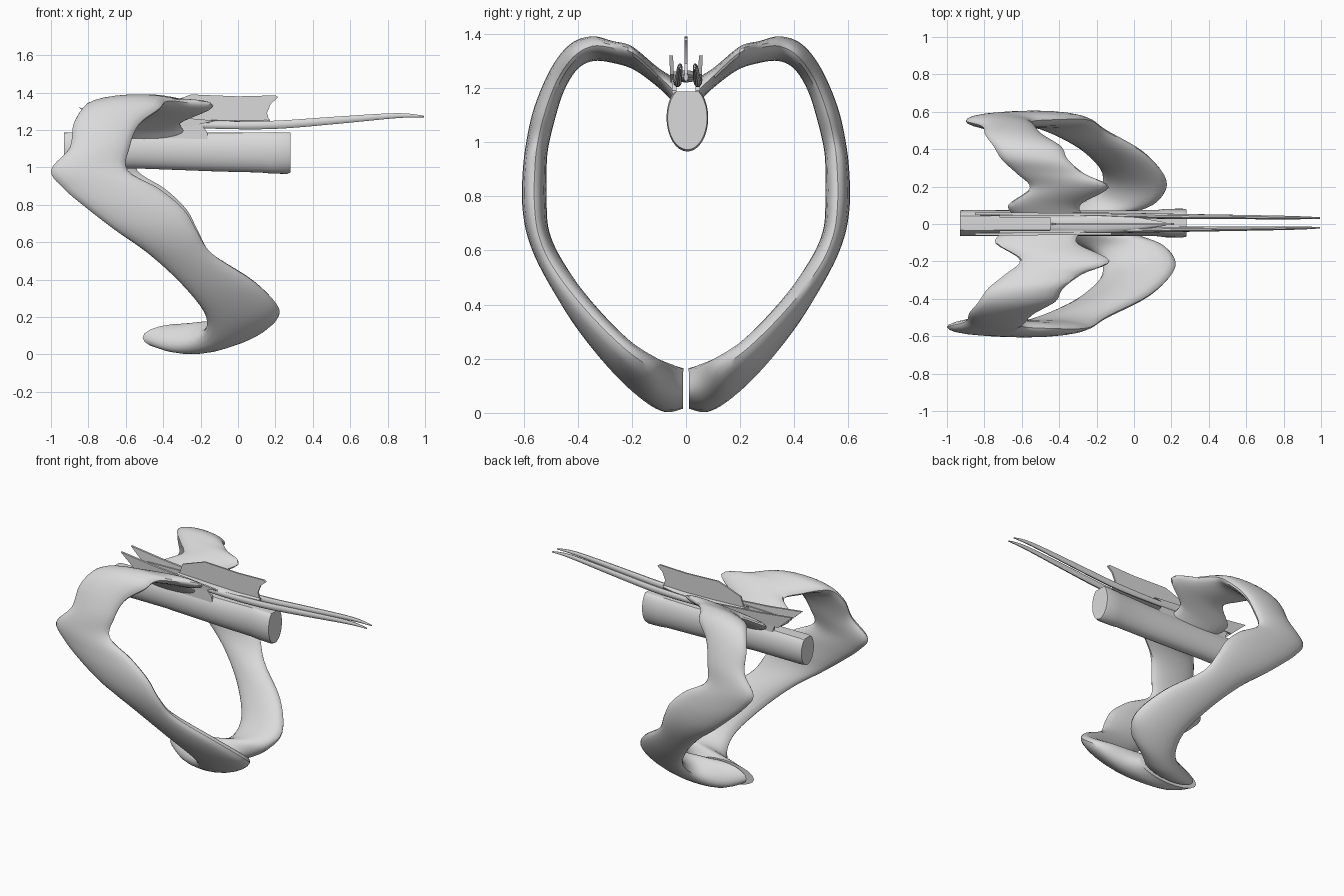
import bpy
import bmesh
import math
from mathutils import Vector

cube = bpy.data.objects.get("Cube")
if cube:
    bpy.data.objects.remove(cube, do_unlink=True)

bone = bpy.data.materials.new("bone grey")
bone.use_nodes = True
GREY = (0.7, 0.7, 0.7, 1.0)
bone.diffuse_color = GREY
bone.node_tree.nodes["Principled BSDF"].inputs["Base Color"].default_value = GREY


def finish(name, bm, angle=40):
    bmesh.ops.recalc_face_normals(bm, faces=bm.faces)
    mesh = bpy.data.meshes.new(name)
    bm.to_mesh(mesh)
    bm.free()
    mesh.materials.append(bone)
    obj = bpy.data.objects.new(name, mesh)
    bpy.context.collection.objects.link(obj)
    bpy.ops.object.select_all(action='DESELECT')
    obj.select_set(True)
    bpy.context.view_layer.objects.active = obj
    bpy.ops.object.shade_smooth_by_angle(angle=math.radians(angle))
    return obj


def loft(name, sections, sides, ceiling=math.inf):
    """Skin elliptical sections (centre, two half-axes), flattened at a ceiling."""
    bm = bmesh.new()
    rings = []
    for centre, a, b in sections:
        ring = []
        for i in range(sides):
            t = math.tau * i / sides
            co = centre + a * math.cos(t) + b * math.sin(t)
            co.z = min(co.z, ceiling)
            ring.append(bm.verts.new(co))
        rings.append(ring)
    for r, s in zip(rings, rings[1:]):
        for i in range(sides):
            j = (i + 1) % sides
            bm.faces.new((r[i], r[j], s[j], s[i]))
    bm.faces.new(rings[0])
    bm.faces.new(rings[-1])
    return finish(name, bm)


def plate(name, outline, y, thickness, lean=0.0):
    """Extrude an x-z outline across y, leaning outwards with height."""
    bm = bmesh.new()
    base = outline[0][1]
    verts = [bm.verts.new((x, y - thickness / 2 + lean * (z - base), z)) for x, z in outline]
    face = bm.faces.new(verts)
    out = bmesh.ops.extrude_face_region(bm, geom=[face])
    moved = [g for g in out["geom"] if isinstance(g, bmesh.types.BMVert)]
    bmesh.ops.translate(bm, verts=moved, vec=(0, thickness, 0))
    return finish(name, bm, 30)


def smooth_rows(rows, steps):
    """Catmull-Rom interpolation of whole rows of values."""
    result = []
    for i in range(len(rows) - 1):
        p, q, r, s = (rows[max(0, min(len(rows) - 1, i + k))] for k in (-1, 0, 1, 2))
        for n in range(steps):
            t = n / steps
            result.append([
                0.5 * (2 * b + (c - a) * t + (2 * a - 5 * b + 4 * c - d) * t ** 2
                       + (3 * b - a - 3 * c + d) * t ** 3)
                for a, b, c, d in zip(p, q, r, s)])
    result.append(list(rows[-1]))
    return result


# Ribs: outer y, outer z, inner y, inner z, rear x, front x, tilt of front edge
RIB = [
    (.05, 1.24, .05, 1.15, -.71, -.29, 0),
    (.11, 1.28, .10, 1.20, -.74, -.30, .2),
    (.20, 1.35, .19, 1.27, -.61, -.13, .5),
    (.27, 1.37, .27, 1.295, -.69, -.28, .4),
    (.35, 1.39, .34, 1.30, -.78, -.38, .2),
    (.43, 1.36, .40, 1.27, -.83, -.42, 0),
    (.50, 1.27, .45, 1.19, -.88, -.53, 0),
    (.56, 1.13, .485, 1.08, -.90, -.58, 0),
    (.59, 1.0, .51, .97, -1.0, -.59, 0),
    (.603, .89, .515, .88, -.93, -.42, 0),
    (.605, .77, .515, .78, -.80, -.29, 0),
    (.585, .65, .505, .67, -.65, -.22, 0),
    (.53, .52, .455, .56, -.48, -.14, 0),
    (.42, .34, .35, .41, -.29, .09, -.3),
    (.29, .18, .215, .265, -.17, .22, -.5),
    (.17, .065, .11, .195, -.21, .17, -.5),
    (.08, .005, .045, .175, -.41, .02, -.2),
    (.012, .015, .01, .165, -.51, -.06, 0),
]
for side, name, stretch, shift in ((-1, "right_rib", 1, 0), (1, "left_rib", .88, -.02)):
    sections = []
    for oy, oz, iy, iz, x0, x1, tilt in smooth_rows(RIB, 5):
        outer = Vector((0, side * oy, oz))
        inner = Vector((0, side * iy, iz))
        centre = (outer + inner) / 2
        centre.x = stretch * (x0 + x1) / 2 + shift
        depth = (outer - inner) / 2
        chord = Vector((stretch * (x1 - x0) / 2, 0, 0)) + depth * tilt
        sections.append((centre, chord, depth))
    loft(name, sections, 20)

# Vertebral body: x, centre z, half width, half height
BODY = [(-.93, 1.10, .068, .1), (-.90, 1.10, .07, .105), (-.55, 1.10, .068, .105),
        (-.1, 1.09, .068, .112), (.12, 1.09, .07, .117), (.17, 1.09, .076, .122),
        (.26, 1.09, .077, .125), (.28, 1.09, .073, .118)]
loft("vertebral_body",
     [(Vector((x, .005, z)), Vector((0, w, 0)), Vector((0, 0, h))) for x, z, w, h in BODY],
     32, 1.187)

# Long paired rods: x, z, half height, half width, offset from the middle
ROD = [(-.4, 1.235, .015, .012, .042), (-.1, 1.225, .02, .014, .04), (.2, 1.228, .023, .014, .035),
       (.5, 1.25, .021, .012, .032), (.85, 1.277, .014, .009, .028), (.995, 1.272, .004, .004, .026)]
for side, name in ((-1, "right_rod"), (1, "left_rod")):
    loft(name,
         [(Vector((x, side * o + .006, z)), Vector((0, w, 0)), Vector((0, 0, h)))
          for x, z, h, w, o in smooth_rows(ROD, 4)], 10)

# Neural arch: walls, side blades and roof around the open canal
WALL = [(-.68, 1.14), (-.16, 1.14), (-.165, 1.19), (-.2, 1.23), (-.3, 1.26), (-.72, 1.25)]
BLADE = [(-.74, 1.22), (-.25, 1.22), (-.12, 1.25), (-.35, 1.27), (-.6, 1.29), (-.85, 1.32)]
for side, name in ((-1, "right"), (1, "left")):
    plate(name + "_arch_wall", WALL, side * .044, .016)
    plate(name + "_side_blade", BLADE, side * .05, .014, side * .05)
loft("arch_roof",
     [(Vector((x, 0, z)), Vector((0, w, 0)), Vector((0, 0, .015)))
      for x, z, w in ((-.45, 1.25, .04), (-.2, 1.24, .05), (0, 1.235, .04), (.17, 1.24, .008))], 12)

# Upright spine plate
plate("neural_spine",
      [(-.45, 1.24), (.17, 1.24), (.155, 1.29), (.175, 1.34), (.215, 1.375),
       (.2, 1.385), (0, 1.38), (-.25, 1.39), (-.42, 1.33)], 0, .011)
